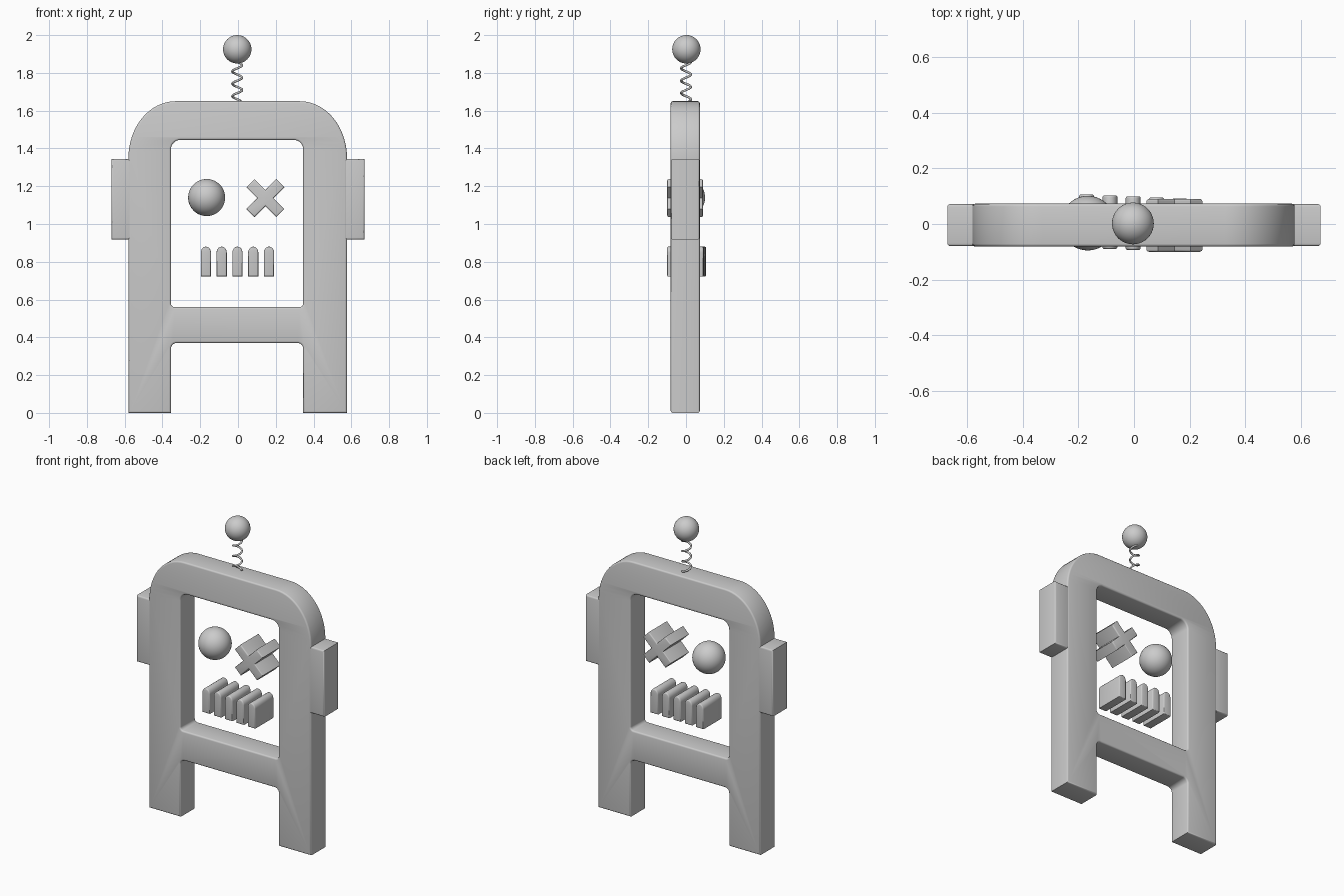
import bpy, bmesh, math
from mathutils import Vector

if "Cube" in bpy.data.objects:
    bpy.data.objects.remove(bpy.data.objects["Cube"])


def outline(corners, steps=10):
    """Corners are (x, z) or (x, z, a, b): rounded a before and b after the corner."""
    pts, n = [], len(corners)
    for i, c in enumerate(corners):
        p = Vector(c[:2])
        if len(c) == 2:
            pts.append(p)
            continue
        u = (Vector(corners[i - 1][:2]) - p).normalized() * c[2]
        v = (Vector(corners[(i + 1) % n][:2]) - p).normalized() * c[3]
        for k in range(steps + 1):
            t = math.pi / 2 * k / steps
            pts.append(p + u * (1 - math.sin(t)) + v * (1 - math.cos(t)))
    return pts


def finish(ob, angle=35):
    bpy.ops.object.select_all(action='DESELECT')
    ob.select_set(True)
    bpy.context.view_layer.objects.active = ob
    if ob.type == 'CURVE':
        bpy.ops.object.convert(target='MESH')
        ob = bpy.context.object
        bm = bmesh.new()
        bm.from_mesh(ob.data)
        bmesh.ops.remove_doubles(bm, verts=bm.verts, dist=0.0002)
        bmesh.ops.recalc_face_normals(bm, faces=bm.faces)
        bm.to_mesh(ob.data)
        bm.free()
    bpy.ops.object.shade_smooth_by_angle(angle=math.radians(angle))
    return ob


def slab(name, loops, y, depth, bevel=0.01):
    """Filled front profile (holes allowed) with rounded edges."""
    cu = bpy.data.curves.new(name, 'CURVE')
    cu.dimensions = '2D'
    cu.fill_mode = 'BOTH'
    cu.extrude = depth / 2 - bevel
    cu.bevel_depth = bevel
    cu.bevel_resolution = 2
    cu.offset = -bevel
    for pts in loops:
        sp = cu.splines.new('POLY')
        sp.points.add(len(pts) - 1)
        for q, p in zip(sp.points, pts):
            q.co = (p[0], p[1], 0, 1)
        sp.use_cyclic_u = True
    ob = bpy.data.objects.new(name, cu)
    bpy.context.collection.objects.link(ob)
    ob.rotation_euler.x = math.pi / 2
    ob.location.y = y
    return finish(ob)


def ball(name, loc, r):
    bpy.ops.mesh.primitive_uv_sphere_add(segments=40, ring_count=24, radius=r, location=loc)
    ob = bpy.context.object
    ob.name = name
    return finish(ob, 60)


# Body frame with two legs, crossbar and face opening
r = 0.03
outer = outline([(-.58, 0), (-.355, 0), (-.355, .37, r, r), (.345, .37, r, r), (.345, 0),
                 (.577, 0), (.577, 1.65, .30, .25), (-.58, 1.65, .25, .30)], 16)
hole = outline([(-.355, .56, .02, .02), (-.355, 1.445, .05, .05),
                (.345, 1.445, .05, .05), (.345, .56, .02, .02)])
slab("body_frame", [outer, hole], -0.004, 0.154)

# Side ears
for side, name in ((-1, "ear_left"), (1, "ear_right")):
    x0, x1 = sorted((side * 0.56, side * 0.67))
    slab(name, [outline([(x0, .918), (x1, .918), (x1, 1.345), (x0, 1.345)])], -0.004, 0.151)

# Round eye
ball("round_eye", (-0.166, 0.003, 1.14), 0.098)

# Crossed eye: twelve-cornered cross turned by 45 degrees
w, h = 0.03, 0.112
arm = [(h, -w), (h, w), (w, w)]
cross = []
for k in range(4):
    a = math.pi / 4 + k * math.pi / 2
    for x, z in arm:
        cross.append((0.145 + x * math.cos(a) - z * math.sin(a),
                      1.137 + x * math.sin(a) + z * math.cos(a)))
slab("cross_eye", [cross], -0.005, 0.19, 0.008)

# Teeth with round tops
for i in range(5):
    x, hw = -0.17 + i * 0.0835, 0.027
    tooth = outline([(x - hw, .722), (x + hw, .722),
                     (x + hw, .88, hw * 1.2, hw * .98), (x - hw, .88, hw * .98, hw * 1.2)], 8)
    slab("tooth_%d" % (i + 1), [tooth], 0.01 - i * 0.0035, 0.192, 0.007)

# Antenna spring
cu = bpy.data.curves.new("antenna_spring", 'CURVE')
cu.dimensions = '3D'
cu.bevel_depth = 0.006
cu.bevel_resolution = 2
cu.use_fill_caps = True
n, turns = 110, 3.2
sp = cu.splines.new('POLY')
sp.points.add(n)
for i, q in enumerate(sp.points):
    t = i / n
    a = math.pi / 4 + t * turns * math.tau
    q.co = (-0.004 + 0.026 * math.cos(a), 0.026 * math.sin(a), 1.652 + 0.21 * t, 1)
spring = bpy.data.objects.new("antenna_spring", cu)
bpy.context.collection.objects.link(spring)
finish(spring, 60)

# Antenna ball
ball("antenna_ball", (-0.004, 0.002, 1.925), 0.075)
